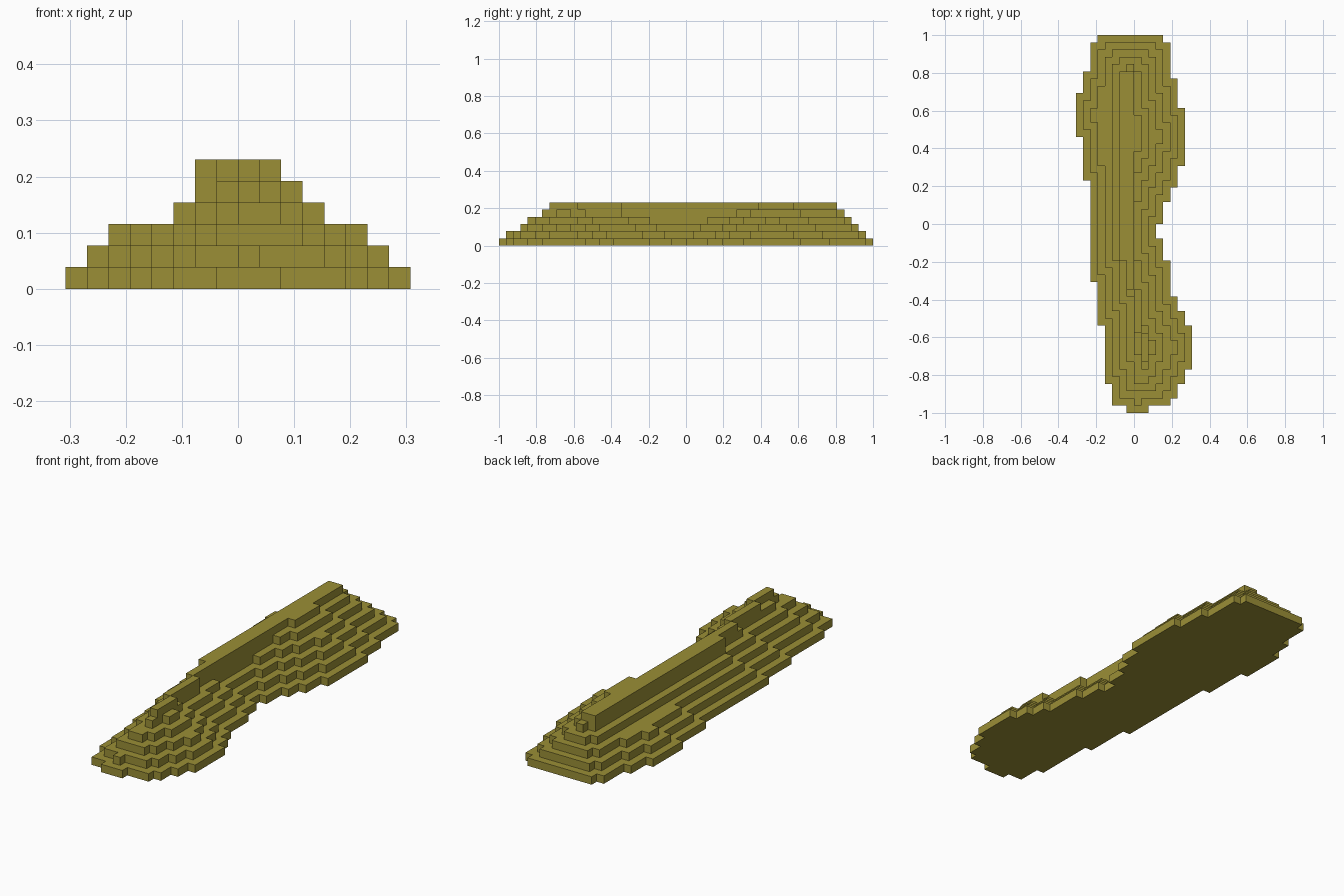
import bpy, bmesh

if "Cube" in bpy.data.objects:
    bpy.data.objects.remove(bpy.data.objects["Cube"])

U = 2 / 52          # one block
ROWS = 52

# Outline of the sole from the back end (y=+1) to the front: (row count, x edge in blocks)
LEFT = [(1, -5), (4, -6), (3, -7), (6, -8), (6, -7), (14, -6), (6, -5), (8, -4), (3, -3), (1, -1)]
RIGHT = [(1, 4), (5, 5), (4, 6), (8, 7), (3, 6), (2, 5), (3, 4), (2, 3), (3, 4), (5, 5),
         (2, 6), (2, 7), (6, 8), (2, 7), (2, 6), (1, 5), (1, 2)]
# Raised spine along the middle: (first row, end row, left, right)
SPINE = [(5, 31, -2, 0), (31, 35, -1, 0), (35, 41, 0, 1), (41, 45, 1, 2)]
# Widest x range each upper terrace may take
LIMIT = {4: (-3, 4), 5: (-2, 3), 6: (-2, 2)}


def expand(runs):
    return [edge for count, edge in runs for _ in range(count)]


left, right = expand(LEFT), expand(RIGHT)

# Terraces: each layer is the one below shrunk by a block all round
layer = {(c, r) for r in range(ROWS) for c in range(left[r], right[r])}
height = {cell: 1 for cell in layer}
for level in range(2, 7):
    layer = {(c, r) for c, r in layer
             if all((c + i, r + j) in layer for i in (-1, 0, 1) for j in (-1, 0, 1))}
    lo, hi = LIMIT.get(level, (-8, 8))
    for c, r in layer:
        if lo <= c < hi:
            height[c, r] = level
for r0, r1, c0, c1 in SPINE:
    for r in range(r0, r1):
        for c in range(c0, c1):
            height[c, r] = 6

# Block surface: tops, bottoms and the exposed step walls
bm = bmesh.new()


def quad(*corners):
    bm.faces.new([bm.verts.new((x * U, y * U, z * U)) for x, y, z in corners])


for (c, r), h in height.items():
    x0, x1, y1, y0 = c, c + 1, 26 - r, 25 - r
    quad((x0, y0, h), (x1, y0, h), (x1, y1, h), (x0, y1, h))
    quad((x0, y1, 0), (x1, y1, 0), (x1, y0, 0), (x0, y0, 0))
    sides = [((c, r + 1), (x0, y0), (x1, y0)), ((c + 1, r), (x1, y0), (x1, y1)),
             ((c, r - 1), (x1, y1), (x0, y1)), ((c - 1, r), (x0, y1), (x0, y0))]
    for neighbour, a, b in sides:
        for z in range(height.get(neighbour, 0), h):
            quad((*a, z), (*b, z), (*b, z + 1), (*a, z + 1))

bmesh.ops.remove_doubles(bm, verts=bm.verts, dist=U * 0.01)
mesh = bpy.data.meshes.new("stepped_sole")
bm.to_mesh(mesh)
bm.free()

olive = bpy.data.materials.new("olive")
olive.diffuse_color = (0.328, 0.275, 0.037, 1)
olive.use_nodes = True
olive.node_tree.nodes["Principled BSDF"].inputs["Base Color"].default_value = olive.diffuse_color
mesh.materials.append(olive)
bpy.context.collection.objects.link(bpy.data.objects.new("stepped_sole", mesh))
